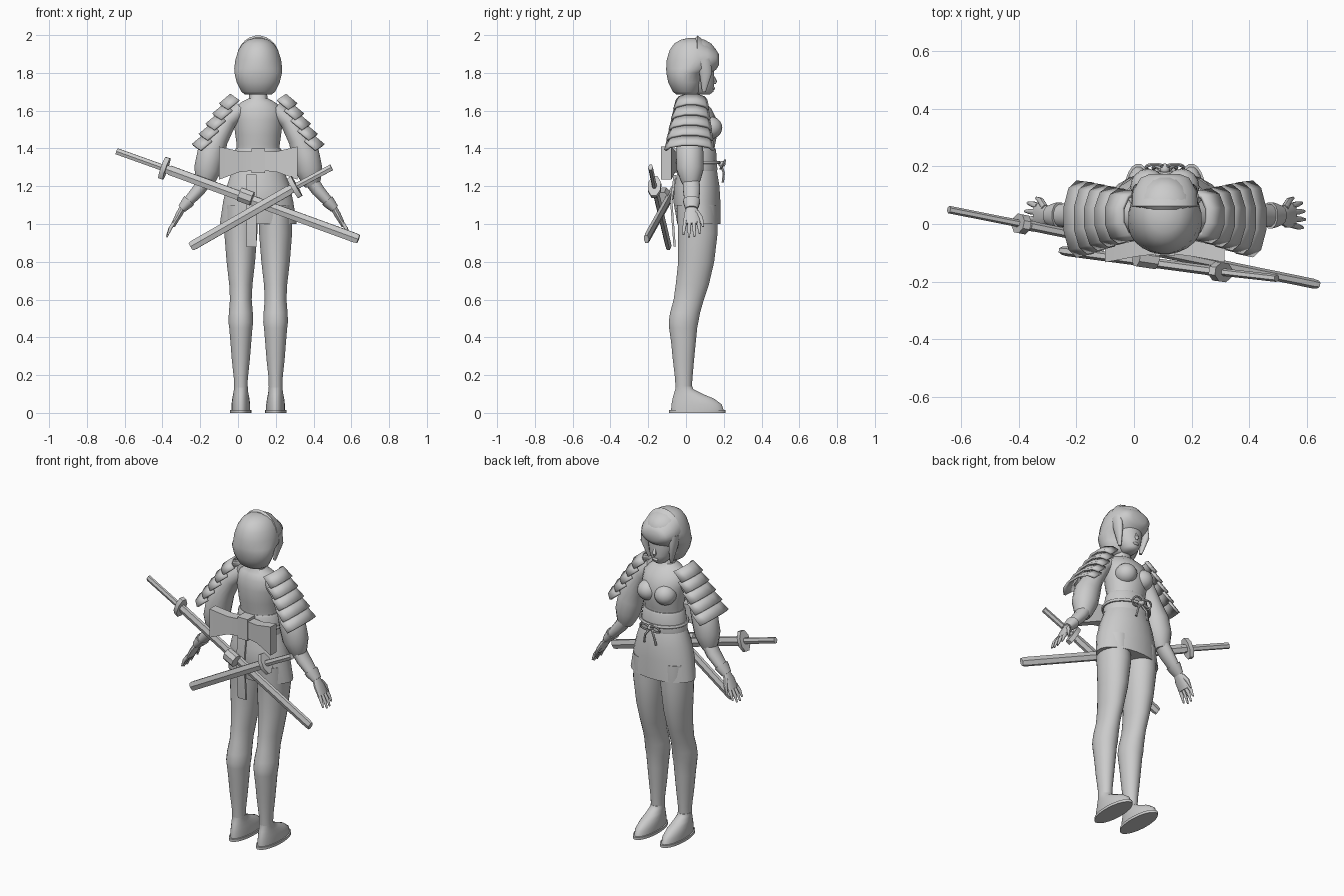
import bpy, bmesh
from math import sin, cos, pi, radians, sqrt
from mathutils import Vector

cube = bpy.data.objects.get("Cube")
if cube:
    bpy.data.objects.remove(cube, do_unlink=True)

CX = 0.107                      # body centre line
SIDES = ((1, "left"), (-1, "right"))
GREY = (0.6, 0.6, 0.6, 1)
mat = bpy.data.materials.new("plain grey")
mat.use_nodes = True
mat.diffuse_color = GREY
mat.node_tree.nodes["Principled BSDF"].inputs["Base Color"].default_value = GREY


def finish(name, bm, angle=45):
    bmesh.ops.recalc_face_normals(bm, faces=bm.faces)
    me = bpy.data.meshes.new(name)
    bm.to_mesh(me)
    bm.free()
    me.shade_smooth()
    me.set_sharp_from_angle(angle=radians(angle))
    me.materials.append(mat)
    ob = bpy.data.objects.new(name, me)
    bpy.context.scene.collection.objects.link(ob)
    return ob


def rings(name, rows, n=16, closed=False, angle=45):
    """Skin elliptical rings given as (centre, u axis, v axis)."""
    bm = bmesh.new()
    k = sqrt(2) if n == 4 else 1
    loops = []
    for c, u, v in rows:
        angles = [2 * pi * (i + 0.5) / n for i in range(n)]
        loops.append([bm.verts.new(c + k * (u * cos(a) + v * sin(a))) for a in angles])
    pairs = list(zip(loops, loops[1:]))
    if closed:
        pairs.append((loops[-1], loops[0]))
    else:
        bm.faces.new(loops[0])
        bm.faces.new(loops[-1])
    for a, b in pairs:
        for i in range(n):
            j = (i + 1) % n
            bm.faces.new((a[i], a[j], b[j], b[i]))
    return finish(name, bm, angle)


def loft(name, rows, x=CX, n=24, angle=45):
    """Level slices: height, half width, back y, front y."""
    return rings(name, [(Vector((x, (a + b) / 2, z)), Vector((w, 0, 0)),
                         Vector((0, (b - a) / 2, 0))) for z, w, a, b in rows], n, False, angle)


def tube(name, pts, radii, n=12, ref=(0, 1, 0), closed=False, angle=45):
    """Sweep along points; radii pairs run along ref and across it."""
    pts = [Vector(p) for p in pts]
    rows = []
    for i, (p, r) in enumerate(zip(pts, radii)):
        if closed:
            t = pts[(i + 1) % len(pts)] - pts[i - 1]
        else:
            t = pts[min(i + 1, len(pts) - 1)] - pts[max(i - 1, 0)]
        t.normalize()
        u = Vector(ref)
        u = (u - t * u.dot(t)).normalized()
        rows.append((p, u * r[0], t.cross(u) * r[1]))
    return rings(name, rows, n, closed, angle)


def ball(name, loc, size):
    bm = bmesh.new()
    bmesh.ops.create_uvsphere(bm, u_segments=16, v_segments=10, radius=1)
    for v in bm.verts:
        v.co = Vector([c * s + p for c, s, p in zip(v.co, size, loc)])
    return finish(name, bm)


# Head and hair
loft("face", [(1.685, .03, .05, .125), (1.70, .045, .03, .145), (1.74, .07, 0, .15),
              (1.79, .08, 0, .15), (1.85, .08, 0, .15)])
tube("nose", [(CX, .145, 1.785), (CX, .155, 1.755), (CX, .15, 1.742)],
     [(.004, .004), (.013, .011), (.006, .008)], 8, ref=(1, 0, 0))
ball("lips", (CX, .145, 1.718), (.02, .009, .008))
loft("hair", [(1.685, .07, -.05, .06), (1.70, .09, -.07, .075), (1.75, .115, -.095, .09),
              (1.80, .127, -.105, .1), (1.822, .128, -.106, .15), (1.87, .122, -.103, .165),
              (1.92, .106, -.088, .163), (1.955, .083, -.063, .135), (1.975, .055, -.03, .1),
              (1.984, .02, .01, .06)])
rings("hair_crest", [(Vector((CX, y, 1.87)), Vector((w, 0, 0)), Vector((0, 0, h)))
                     for y, w, h in ((.05, .1, .118), (.062, .115, .128), (.113, .112, .088),
                                     (.16, .085, .052), (.174, .05, .03))], 24)
for s, side in SIDES:
    x = CX + s * .095
    tube(side + "_hair_lock", [(x, .09, 1.87), (x, .105, 1.8), (x - s * .02, .095, 1.70)],
         [(.04, .022), (.035, .02), (.01, .008)])

# Torso, sash and skirt
loft("torso", [(1.28, .13, -.04, .15), (1.36, .114, -.035, .145), (1.42, .115, -.04, .155),
               (1.47, .122, -.05, .165), (1.55, .132, -.055, .165), (1.61, .13, -.05, .135),
               (1.645, .09, -.035, .1), (1.665, .05, -.02, .075), (1.74, .042, -.015, .065)])
loft("skirt", [(1.0, .198, -.04, .178), (1.0, .205, -.047, .183), (1.12, .187, -.068, .183),
               (1.2, .168, -.063, .178), (1.28, .14, -.045, .165), (1.31, .125, -.04, .155)])
loft("sash", [(1.28, .14, -.05, .165), (1.29, .14, -.052, .167),
              (1.39, .126, -.045, .16), (1.4, .12, -.04, .155)])
for s, side in SIDES:
    ball(side + "_breast", (CX + s * .058, .128, 1.51), (.062, .064, .06))

# Waist cord with a looped knot
def ellipse(c, rx, ry, rz, n=24):
    return [(c[0] + rx * cos(2 * pi * i / n), c[1] + ry * sin(2 * pi * i / n),
             c[2] + rz * sin(2 * pi * i / n)) for i in range(n)]


tube("waist_cord", ellipse((CX, .06, 1.325), .14, .115, 0), [(.009, .009)] * 24, 8,
     ref=(0, 0, 1), closed=True)
for s, side in SIDES:
    tube(side + "_cord_loop", ellipse((CX + s * .035, .195, 1.315), .03, .012, .022),
         [(.006, .006)] * 24, 6, closed=True)
    tube(side + "_cord_end", [(CX, .185, 1.315), (CX + s * .03, .2, 1.27), (CX + s * .04, .195, 1.22)],
         [(.007, .007)] * 3, 6)
ball("cord_knot", (CX, .19, 1.318), (.017, .02, .016))

# Back bow and hanging strip
rings("back_bow", [(Vector((CX + x, y, (lo + hi) / 2)), Vector((0, .028, 0)),
                    Vector((0, 0, (hi - lo) / 2)))
                   for x, y, lo, hi in ((-.207, -.105, 1.235, 1.41), (-.1, -.085, 1.275, 1.385),
                                        (0, -.072, 1.285, 1.385), (.1, -.085, 1.275, 1.385),
                                        (.207, -.105, 1.235, 1.41))], 4, angle=30)
tube("bow_knot", [(CX, -.075, 1.27), (CX, -.075, 1.4)], [(.035, .035)] * 2, 4, angle=30)
tube("hanging_strip", [(CX - .035, -.06, 1.26), (CX - .035, -.078, 1.12), (CX - .035, -.06, .88)],
     [(.006, .027)] * 3, 4, angle=30)

# Legs and shoes
for s, side in SIDES:
    x = CX + s * .092
    loft(side + "_leg", [(1.1, .088, -.05, .165), (.95, .088, -.042, .168), (.8, .076, -.042, .15),
                         (.68, .062, -.055, .122), (.6, .058, -.066, .095), (.53, .064, -.085, .075),
                         (.48, .066, -.092, .066), (.45, .062, -.09, .06), (.38, .056, -.08, .053),
                         (.28, .048, -.07, .043), (.18, .037, -.058, .034), (.1, .036, -.055, .03)], x)
    loft(side + "_shoe", [(.015, .05, -.08, .2), (.045, .05, -.078, .19), (.075, .046, -.072, .15),
                          (.1, .041, -.065, .09), (.125, .037, -.057, .04), (.14, .037, -.056, .033)], x)
    loft(side + "_sole", [(0, .057, -.09, .21), (.016, .057, -.09, .21)], x)

# Arms with full sleeves, cuffs and hands
for s, side in SIDES:
    def at(d, y, z):
        return (CX + s * d, y, z)
    tube(side + "_sleeve", [at(.09, .03, 1.61), at(.16, .025, 1.55), at(.215, .02, 1.45),
                            at(.25, .02, 1.37), at(.268, .022, 1.29), at(.28, .025, 1.23),
                            at(.285, .027, 1.2)],
         [(.05, .045), (.06, .05), (.065, .058), (.074, .075), (.073, .073), (.053, .054), (.038, .038)], 16)
    tube(side + "_forearm", [at(.275, .026, 1.24), at(.315, .03, 1.18), at(.36, .03, 1.13), at(.405, .03, 1.08)],
         [(.045, .04), (.047, .036), (.04, .03), (.03, .022)])
    tube(side + "_cuff", [at(.365, .03, 1.125), at(.378, .03, 1.11), at(.405, .03, 1.08)],
         [(.047, .036), (.044, .033), (.033, .024)])
    tube(side + "_palm", [at(.4, .03, 1.085), at(.42, .03, 1.05), at(.447, .03, 1.0)],
         [(.028, .018), (.043, .018), (.044, .013)])
    for i, reach in enumerate((.85, 1, .97, .78)):
        y = (i - 1.5) * .022
        tube(f"{side}_finger_{i + 1}", [at(.44, .03 + y, 1.015), at(.44 + .027 * reach, .03 + y * 1.2, 1.015 - .04 * reach),
                                        at(.44 + .045 * reach, .03 + y * 1.3, 1.015 - .085 * reach)],
             [(.011, .011), (.01, .01), (.005, .005)], 8)
    tube(side + "_thumb", [at(.415, .055, 1.065), at(.43, .08, 1.03), at(.445, .09, .985)],
         [(.014, .013), (.012, .011), (.005, .005)], 8)

# Layered shoulder guards
for s, side in SIDES:
    top, low = Vector((.10, 0, 1.655)), Vector((.28, 0, 1.385))
    down = (low - top).normalized()
    out = Vector((-down.z, 0, down.x))
    for i in range(5):
        bm = bmesh.new()
        grid = []
        for t, lift in ((i / 5, 0), ((i + 1.15) / 5, .022)):
            half, mid = .078 + .05 * min(t, 1), .03 - .012 * t
            row = []
            for k in range(6):
                a = pi * k / 5
                p = top.lerp(low, t) + out * (.055 * sin(a) + lift)
                row.append(bm.verts.new((CX + s * p.x, mid + half * cos(a), p.z)))
            grid.append(row)
        for k in range(5):
            bm.faces.new((grid[0][k], grid[0][k + 1], grid[1][k + 1], grid[1][k]))
        plate = finish(f"{side}_shoulder_plate_{i + 1}", bm, 20)
        mod = plate.modifiers.new("thickness", 'SOLIDIFY')
        mod.thickness = .014
        mod.offset = 0

# Two sheathed swords
def sword(name, grip, guard, tip):
    grip, guard, tip = Vector(grip), Vector(guard), Vector(tip)
    d = (tip - guard).normalized()
    up = (0, 0, 1)
    tube(name + "_grip", [grip, guard], [(.019, .013)] * 2, 6, up, angle=30)
    tube(name + "_guard", [guard - d * .013, guard + d * .013], [(.064, .036)] * 2, 8, up, angle=30)
    tube(name + "_collar", [guard, guard + d * .05], [(.025, .018)] * 2, 6, up, angle=30)
    tube(name + "_sheath", [guard + d * .03, tip - d * .02, tip],
         [(.029, .017), (.029, .017), (.025, .014)], 6, up, angle=30)


sword("long_sword", (-.642, .05, 1.385), (-.39, 0, 1.295), (.638, -.21, .92))
sword("short_sword", (.495, -.188, 1.3), (.3, -.166, 1.195), (-.25, -.092, .88))
tube("sheath_clamp", [(.008, -.115, 1.158), (.075, -.125, 1.133)], [(.04, .034)] * 2, 8, (0, 0, 1), angle=30)
